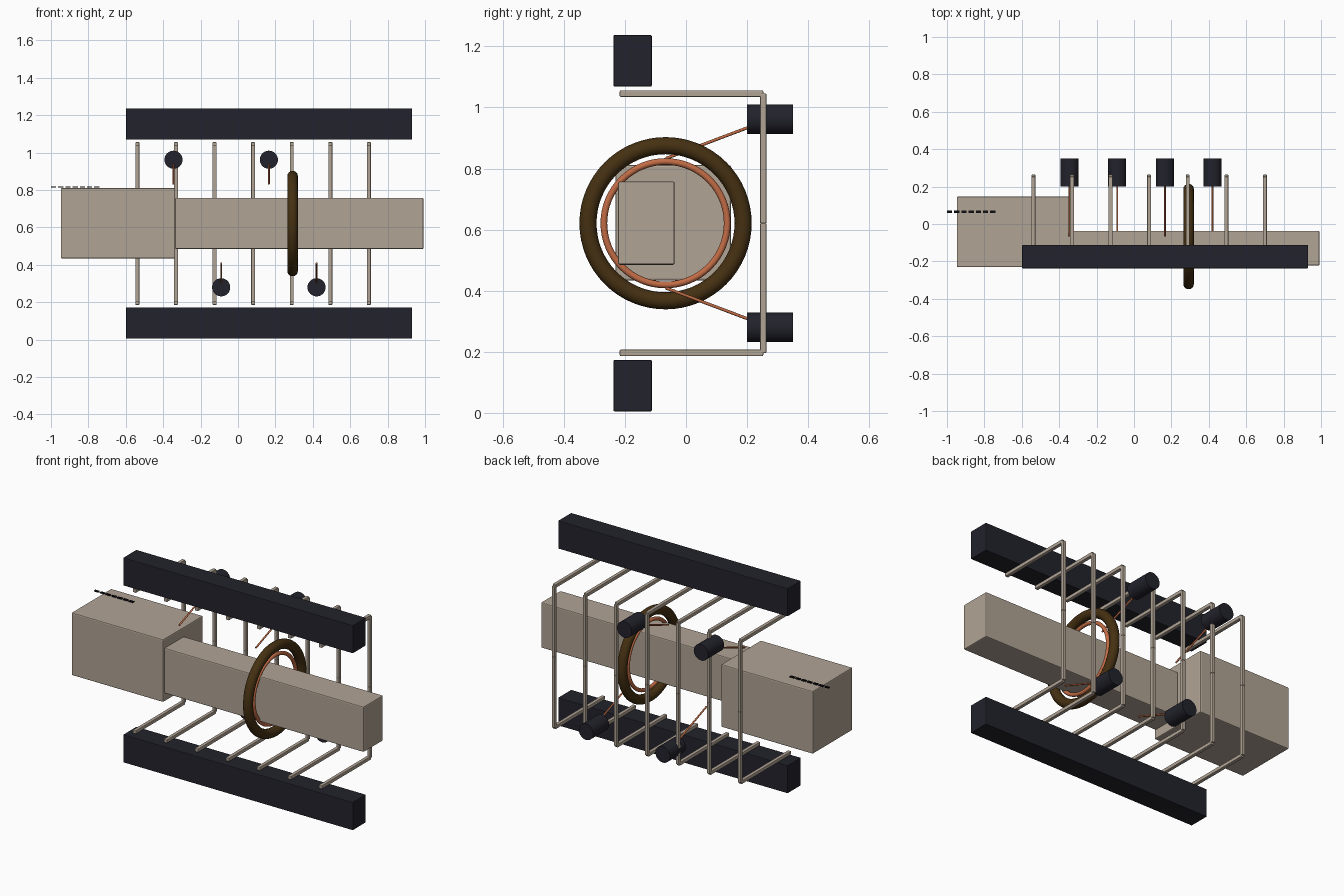
import bpy, math
from mathutils import Vector

cube = bpy.data.objects.get("Cube")
if cube:
    bpy.data.objects.remove(cube, do_unlink=True)


def material(name, rgb):
    m = bpy.data.materials.new(name)
    m.use_nodes = True
    m.diffuse_color = (*rgb, 1)
    bsdf = next(n for n in m.node_tree.nodes if n.type == 'BSDF_PRINCIPLED')
    bsdf.inputs["Base Color"].default_value = (*rgb, 1)
    return m


TAUPE = material("warm grey", (0.44, 0.37, 0.30))
NAVY = material("dark navy", (0.016, 0.016, 0.025))
BROWN = material("dark brown", (0.06, 0.03, 0.006))
COPPER = material("copper", (0.54, 0.15, 0.06))
BLACK = material("black", (0.004, 0.004, 0.006))


def finish(name, mat, smooth=False):
    ob = bpy.context.object
    ob.name = name
    ob.data.materials.append(mat)
    if smooth:
        bpy.ops.object.shade_smooth_by_angle(angle=math.radians(40))
    return ob


def box(name, lo, hi, mat, bevel=0.0):
    lo, hi = Vector(lo), Vector(hi)
    bpy.ops.mesh.primitive_cube_add(size=1, location=(lo + hi) / 2)
    ob = bpy.context.object
    ob.scale = hi - lo
    bpy.ops.object.transform_apply(location=False, rotation=False, scale=True)
    if bevel:
        mod = ob.modifiers.new("Bevel", 'BEVEL')
        mod.width = bevel
        mod.segments = 2
    return finish(name, mat)


def rod(name, a, b, radius, mat, sides):
    a, b = Vector(a), Vector(b)
    bpy.ops.mesh.primitive_cylinder_add(
        vertices=sides, radius=radius, depth=(b - a).length, location=(a + b) / 2)
    bpy.context.object.rotation_euler = (b - a).to_track_quat('Z', 'Y').to_euler()
    return finish(name, mat, True)


def ring(name, major, minor, mat):
    bpy.ops.mesh.primitive_torus_add(
        major_radius=major, minor_radius=minor, major_segments=64, minor_segments=16,
        location=(0.292, -0.067, MID), rotation=(0, math.pi / 2, 0))
    return finish(name, mat, True)


MID = 0.621  # height of the plane the upper and lower halves mirror about

# Main body: wide housing and narrow beam
box("housing", (-0.947, -0.231, 0.434), (-0.336, 0.147, 0.811), TAUPE, 0.006)
box("beam", (-0.336, -0.222, 0.485), (0.992, -0.037, 0.758), TAUPE, 0.006)

# Rings around the beam
ring("outer_ring", 0.254, 0.028, BROWN)
ring("inner_ring", 0.202, 0.011, COPPER)

# Upper and lower halves
for side, word in ((1, "upper"), (-1, "lower")):
    def z(h):
        return MID + side * h

    # Long rail
    zs = sorted((z(0.448), z(0.616)))
    box(word + "_rail", (-0.598, -0.237, zs[0]), (0.93, -0.112, zs[1]), NAVY, 0.003)

    # Seven bracket frames, each an arm and half an upright
    for i in range(7):
        x, r = -0.538 + i * 0.2063, 0.0105
        zs = sorted((z(0.414), z(0.435)))
        box(word + "_frame_arm", (x - r, -0.217, zs[0]), (x + r, 0.253, zs[1]), TAUPE, 0.003)
        zs = sorted((z(0), z(0.425)))
        box(word + "_frame_upright", (x - r, 0.2425, zs[0]), (x + r, 0.2635, zs[1]), TAUPE, 0.003)

    # Capacitor-like drums with slanted copper leads
    for x in ((-0.345, 0.165) if side > 0 else (-0.09, 0.42)):
        rod(word + "_drum", (x, 0.2, z(0.341)), (x, 0.35, z(0.341)), 0.0485, NAVY, 32)
        rod(word + "_lead", (x, -0.066, z(0.212)), (x, 0.21, z(0.316)), 0.005, COPPER, 10)

# Dashed marker on top of the housing
for i in range(7):
    x = -1.0 + i * 0.0385
    box("marker_dash", (x, 0.059, 0.813), (x + 0.028, 0.073, 0.819), BLACK)
